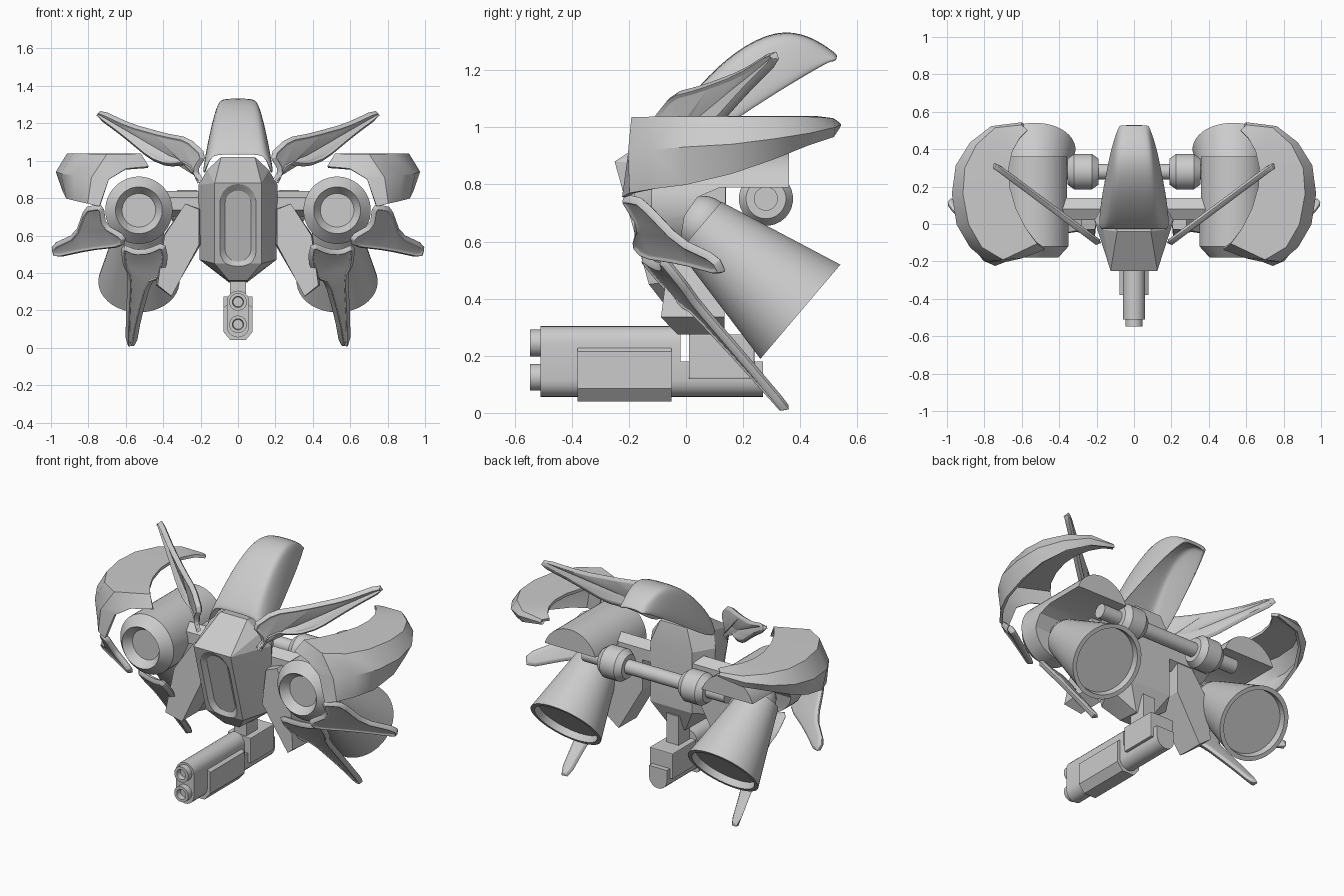
import bpy, bmesh
from math import sin, cos, pi
from mathutils import Vector, Matrix

if "Cube" in bpy.data.objects:
    bpy.data.objects.remove(bpy.data.objects["Cube"])


def finish(bm, name, mirror=False, thick=0, cut=None, bevel=0, sub=0, angle=35, recalc=True):
    if recalc:
        bmesh.ops.recalc_face_normals(bm, faces=bm.faces)
    me = bpy.data.meshes.new(name)
    bm.to_mesh(me)
    bm.free()
    ob = bpy.data.objects.new(name, me)
    bpy.context.collection.objects.link(ob)
    if thick:
        m = ob.modifiers.new("thick", 'SOLIDIFY')
        m.thickness, m.offset = thick, 0
    if sub:
        m = ob.modifiers.new("sub", 'SUBSURF')
        m.levels = m.render_levels = sub
    if bevel:
        m = ob.modifiers.new("bevel", 'BEVEL')
        m.width, m.segments = bevel, 2
    if cut:
        m = ob.modifiers.new("cut", 'BOOLEAN')
        m.object, m.operation, m.solver = cut, 'DIFFERENCE', 'EXACT'
    if mirror:
        m = ob.modifiers.new("mirror", 'MIRROR')
        m.merge_threshold = 0.0001
    bpy.ops.object.select_all(action='DESELECT')
    ob.select_set(True)
    bpy.context.view_layer.objects.active = ob
    bpy.ops.object.convert(target='MESH')
    bpy.ops.object.shade_smooth_by_angle(angle=angle * pi / 180)
    if cut:
        bpy.data.objects.remove(cut)
    return ob


def loft(rings, closed=True, caps=True):
    bm = bmesh.new()
    vs = [[bm.verts.new(p) for p in r] for r in rings]
    n = len(vs[0])
    for a, b in zip(vs, vs[1:]):
        for i in range(n if closed else n - 1):
            j = (i + 1) % n
            bm.faces.new((a[i], a[j], b[j], b[i]))
    if closed and caps:
        bm.faces.new(vs[0])
        bm.faces.new(vs[-1])
    return bm


def lathe(profile, pos, axis, n=40):
    """profile: (radius, distance along axis)"""
    rot = Vector(axis).to_track_quat('Z', 'Y').to_matrix().to_4x4()
    mat = Matrix.Translation(pos) @ rot
    return loft([[mat @ Vector((r * cos(2 * pi * (i + .5) / n), r * sin(2 * pi * (i + .5) / n), h))
                  for i in range(n)] for r, h in profile])


def prism_y(outline, y0, y1):
    return loft([[(x, y, z) for x, z in outline] for y in (y0, y1)])


def box(x0, x1, y0, y1, z0, z1):
    return prism_y([(x0, z0), (x1, z0), (x1, z1), (x0, z1)], y0, y1)


def stadium(hw, z0, z1, n=10):
    top = [(hw * cos(pi * i / n), z1 - hw + hw * sin(pi * i / n)) for i in range(n + 1)]
    return top + [(-x, z0 + z1 - z) for x, z in top]


# hull: faceted convex shell with a recessed window on its sloping front
def hull_y(z):
    return -.25 + (.87 - z) * .28


bm = bmesh.new()
for x, y, z in [(.125, -.25, .88), (.125, -.13, .45), (.05, -.06, .36), (.09, -.04, 1.02), (.165, -.03, .95),
                (.212, .02, .87), (.205, .03, .47), (.05, .08, .35), (.09, .12, 1.0), (.14, .14, .87), (.14, .14, .5)]:
    for s in (-1, 1):
        bm.verts.new((s * x, y, z))
bmesh.ops.convex_hull(bm, input=bm.verts)
bmesh.ops.dissolve_limit(bm, angle_limit=.02, verts=bm.verts, edges=bm.edges)
win = stadium(.1, .42, .88)
inner = stadium(.07, .46, .84)
cutter = finish(loft([[(x, hull_y(z) - .05, z) for x, z in win], [(x, hull_y(z), z) for x, z in win],
                      [(x, hull_y(z) + .025, z) for x, z in inner]]), "window_cutter")
cutter.hide_render = True
finish(bm, "hull", cut=cutter, angle=20)

# crest: hooded shell sweeping up and back from the hull
rings = []
for yt, zt, yb, zb, wt, wb in [(-.03, 1.03, -.03, .92, .14, .185), (.05, 1.14, .06, .95, .13, .18),
                               (.18, 1.265, .17, 1.02, .115, .165), (.32, 1.335, .29, 1.10, .1, .14),
                               (.43, 1.315, .41, 1.175, .085, .115), (.515, 1.255, .51, 1.235, .065, .078),
                               (.525, 1.245, .52, 1.23, .062, .074)]:
    half = [(wb, yb, zb), (wb * .6 + wt * .4, yt * .5 + yb * .5, zt * .5 + zb * .5),
            (wt, yt, zt - .012), (wt * .75, yt, zt)]
    rings.append(half + [(-x, y, z) for x, y, z in reversed(half)])
finish(loft(rings, closed=False), "crest", thick=.02, sub=2)

# engine pods: chamfered cylinders, cut away at the lower rear for the nozzles
cut_profile = [(-.02, .4), (-.02, .6), (-.005, .69), (.04, .755), (.12, .79), (.6, .79), (.6, .4)]
cutter = finish(loft([[(x, y, z) for y, z in cut_profile] for x in (.2, .9)]), "pod_cutter")
cutter.hide_render = True
finish(lathe([(.08, -.13), (.09, -.13), (.125, -.18), (.18, -.12), (.18, .36)], (.53, 0, .735), (0, 1, 0)),
       "engine_pod", mirror=True, cut=cutter, angle=25)

# exhaust nozzles, their front ends buried in the pods
finish(lathe([(.115, 0), (.217, .46), (.192, .46), (.186, .42), (.1, .42)], (.53, .05, .652), (0, .762, -.647)),
       "nozzle", mirror=True)
bm = bmesh.new()
bmesh.ops.create_uvsphere(bm, u_segments=28, v_segments=16, radius=.1,
                          matrix=Matrix.Translation((.53, .06, .66)))
finish(bm, "nozzle_joint", mirror=True)

# rear axle with barrel collars, and the front struts
finish(lathe([(.042, -.48), (.042, .48)], (0, .28, .75), (1, 0, 0), 24), "rear_axle")
finish(lathe([(.07, .19), (.095, .225), (.095, .32), (.07, .355)],
             (0, .28, .75), (1, 0, 0), 28), "axle_collar", mirror=True, angle=25)
finish(lathe([(.068, .12), (.068, .42)], (0, .08, .77), (1, 0, 0), 6), "front_strut", mirror=True, angle=10)

# hip plates hanging between the hull and the pods
plate = [(.28, .77), (.2, .74), (.2, .55), (.36, .275), (.44, .335), (.4, .6)]
finish(loft([[(.31 + (x - .31) * .92, -.03 - max(0, .7 - z) * .24 + max(0, .36 - z) * 1.2, z) for x, z in plate],
             [(x, .02, z) for x, z in plate], [(x, .135, z) for x, z in plate]]),
       "hip_plate", mirror=True, angle=10)

# shoulder guards: crescents wrapping round the outside of the pods (inner edge, rim, bulge, lower edge)
guard = [
    [(.48, -.13, .965), (.60, -.175, .955), (.69, -.195, .90), (.74, -.215, .755)],
    [(.52, -.10, 1.03), (.70, -.185, 1.03), (.78, -.195, .91), (.80, -.19, .77)],
    [(.58, -.02, 1.03), (.81, -.12, 1.03), (.87, -.12, .92), (.86, -.11, .785)],
    [(.63, .08, 1.03), (.88, 0, 1.03), (.94, 0, .93), (.91, 0, .80)],
    [(.665, .2, 1.03), (.91, .16, 1.03), (.965, .16, .94), (.93, .16, .84)],
    [(.67, .3, 1.03), (.90, .3, 1.03), (.945, .31, .96), (.91, .30, .89)],
    [(.65, .39, 1.03), (.84, .42, 1.03), (.87, .43, .98), (.84, .42, .94)],
    [(.61, .46, 1.03), (.74, .51, 1.025), (.76, .515, 1.0), (.74, .51, .97)],
    [(.57, .5, 1.02), (.60, .525, 1.015), (.60, .535, 1.01), (.59, .53, 1.0)]]
finish(loft(guard, closed=False), "shoulder_guard", mirror=True, thick=.018, angle=35)


# claws: thin dished blades drawn in front view and laid on a sloping plane
def claw(name, outline, a, b, c, inset=.014):
    pts = []
    for p, q in zip(outline, outline[1:] + outline[:1]):
        for t in (.2, .8):
            pts.append((p[0] * (1 - t) + q[0] * t, p[1] * (1 - t) + q[1] * t))
    bm = bmesh.new()
    f = bm.faces.new([bm.verts.new((x, a + b * x + c * z, z)) for x, z in pts])
    f.normal_update()
    if f.normal.y > 0:
        f.normal_flip()
    bmesh.ops.inset_individual(bm, faces=[f], thickness=inset, depth=-.01, use_even_offset=True)
    bmesh.ops.triangulate(bm, faces=[f])
    finish(bm, name, mirror=True, thick=.03, bevel=.007, recalc=False, angle=60)


claw("upper_claw", [(.18, 1.03), (.27, 1.115), (.40, 1.14), (.58, 1.19), (.74, 1.265), (.755, 1.235),
                    (.62, 1.135), (.47, 1.01), (.38, .975), (.27, .985), (.20, .87), (.23, .95)], -.249, .745, 0)
claw("side_claw", [(.77, .75), (.73, .75), (.715, .65), (.61, .59), (.62, .54), (.8, .52), (.98, .48),
                   (1.0, .54), (.87, .60), (.82, .74)], -.164, .653, -.719)
claw("lower_claw", [(.62, .54), (.55, .51), (.48, .515), (.40, .55), (.385, .47), (.42, .37), (.475, .35),
                    (.53, .15), (.555, .01), (.595, .01), (.59, .2), (.58, .38), (.61, .44)][::-1],
     .178, .3, -.84, .01)

# gun: stadium receiver, side sleeve, twin barrels, hinge block and neck
finish(prism_y(stadium(.06, .055, .305), -.51, -.02), "gun_receiver")
rear = [(x, z) for x, z in stadium(.06, .055, .305) if z < .18]
finish(prism_y([(.06, .18), (-.06, .18)] + rear, -.02, .27), "gun_rear")
finish(prism_y([(.04, .04), (.078, .085), (.078, .215), (.06, .228), (-.06, .228), (-.078, .215),
                (-.078, .085), (-.04, .04)], -.38, -.05), "gun_sleeve", angle=15)
for i, z in enumerate((.245, .125)):
    finish(lathe([(.026, .03), (.03, 0), (.047, 0), (.047, .06)], (0, -.547, z), (0, 1, 0), 28),
           "gun_barrel_%d" % (i + 1))
finish(box(-.078, .078, .01, .24, .12, .275), "gun_hinge_block", bevel=.004, angle=15)
finish(box(-.042, .042, .02, .13, .25, .45), "gun_neck", angle=15)
